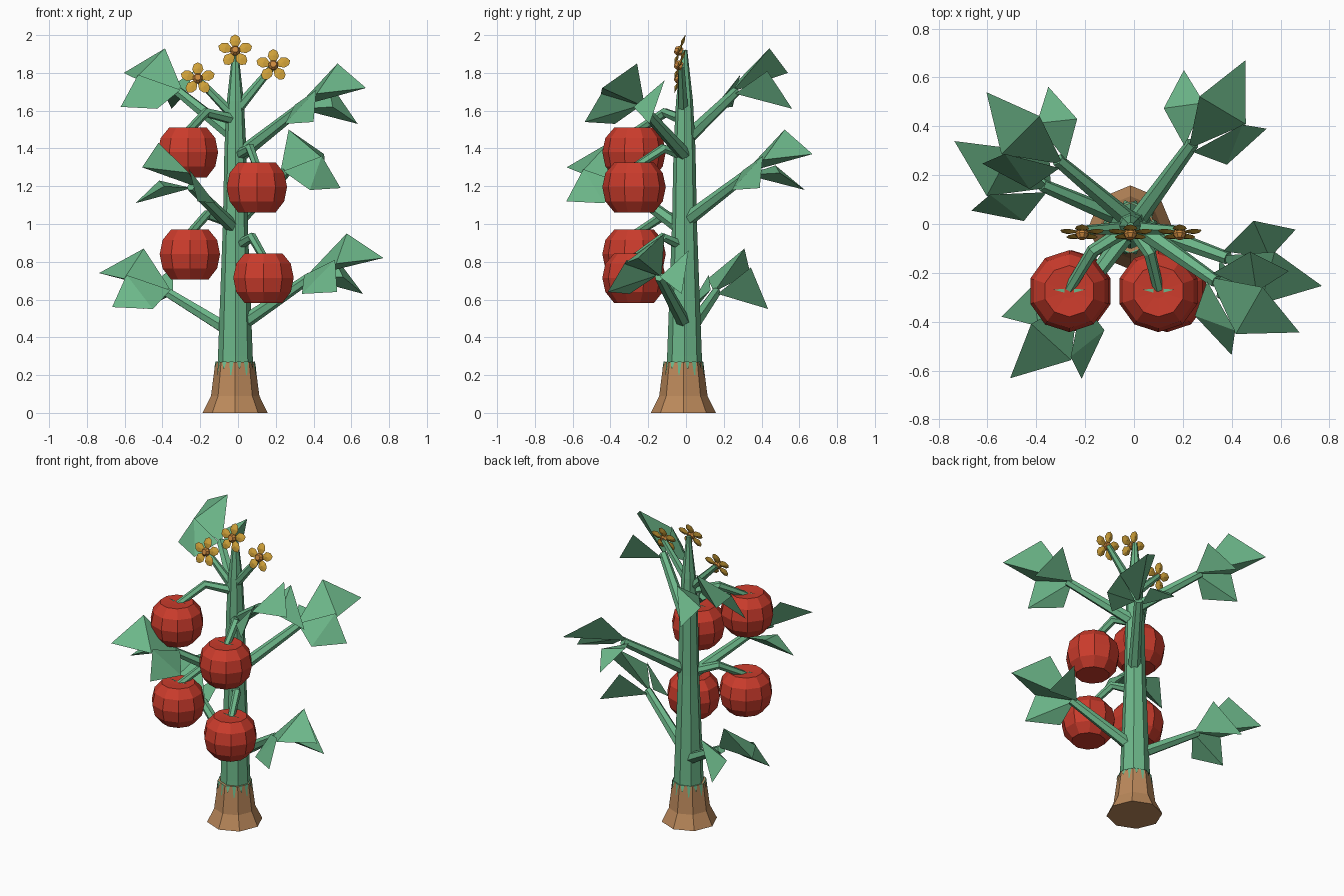
import bpy, bmesh, math
from mathutils import Vector, Matrix

cube = bpy.data.objects.get("Cube")
if cube:
    bpy.data.objects.remove(cube)


def material(name, rgb):
    m = bpy.data.materials.new(name)
    m.use_nodes = True
    m.diffuse_color = (*rgb, 1)
    m.node_tree.nodes["Principled BSDF"].inputs["Base Color"].default_value = (*rgb, 1)
    return m


GREEN = material("plant green", (0.15, 0.47, 0.25))
BROWN = material("bark brown", (0.50, 0.25, 0.105))
RED = material("fruit red", (0.60, 0.045, 0.025))
GOLD = material("petal gold", (0.62, 0.35, 0.04))
ORANGE = material("flower centre orange", (0.60, 0.25, 0.05))


def build(name, verts, faces, mat):
    """Make an object whose faces point outward."""
    mesh = bpy.data.meshes.new(name)
    mesh.from_pydata([tuple(v) for v in verts], [], faces)
    bm = bmesh.new()
    bm.from_mesh(mesh)
    bmesh.ops.recalc_face_normals(bm, faces=bm.faces)
    bm.to_mesh(mesh)
    bm.free()
    mesh.materials.append(mat)
    obj = bpy.data.objects.new(name, mesh)
    bpy.context.collection.objects.link(obj)
    return obj


def loft(name, rings, mat):
    """Skin equal rings of points and cap both ends."""
    n = len(rings[0])
    verts = [v for ring in rings for v in ring]
    faces = [(k * n + i, k * n + (i + 1) % n, (k + 1) * n + (i + 1) % n, (k + 1) * n + i)
             for k in range(len(rings) - 1) for i in range(n)]
    faces += [tuple(reversed(range(n))), tuple(range(len(verts) - n, len(verts)))]
    return build(name, verts, faces, mat)


def lathe(name, profile, sides, centre, mat, turn=0.0):
    rings = []
    for r, z in profile:
        angles = [math.tau * (i + turn) / sides for i in range(sides)]
        rings.append([Vector(centre) + Vector((r * math.cos(a), r * math.sin(a), z)) for a in angles])
    return loft(name, rings, mat)


def tube(name, points, radii, mat, sides=6):
    pts = [Vector(p) for p in points]
    rings = []
    for i, p in enumerate(pts):
        along = (pts[min(i + 1, len(pts) - 1)] - pts[max(i - 1, 0)]).normalized()
        side = along.cross(Vector((0.1, 0.2, 1))).normalized()
        up = side.cross(along)
        rings.append([p + radii[i] * (math.cos(a) * side + math.sin(a) * up)
                      for a in [math.tau * k / sides for k in range(sides)]])
    return loft(name, rings, mat)


# Trunk: flared bark foot and tapering green stem
AXIS = (-0.015, -0.014, 0)
lathe("bark_foot", [(0.172, 0), (0.128, 0.09), (0.105, 0.27)], 8, AXIS, BROWN)
lathe("main_stem", [(0.097, 0.2), (0.092, 0.3), (0.066, 1.0), (0.058, 1.4), (0.045, 1.65), (0.015, 1.92)],
      8, (-0.014, -0.008, 0), GREEN)

# Green drips running down over the bark, two on each side of the foot
for i in range(8):
    m = Matrix.Translation(AXIS) @ Matrix.Rotation(math.tau * (i + 0.5) / 8, 4, "Z")
    for y, low in ((-0.02, 0.235), (0.02, 0.2)):
        drip = [(x, y + dy, z) for x, dy, z in
                [(0.094, -0.019, 0.273), (0.094, 0.019, 0.273), (0.1, 0.012, 0.273), (0.1, -0.012, 0.273),
                 (0.11, 0.003, low), (0.11, -0.003, low)]]
        build("bark_drip", [m @ Vector(p) for p in drip], [(0, 1, 2, 3), (3, 2, 4, 5)], GREEN)

# Leafy branches: name, heading, start height, end height, handedness, lift of the side leaf
BRANCHES = [
    ("low_right", 157, 0.42, 0.62, -1, 0.15), ("low_left", -20, 0.47, 0.70, 1, 0.16),
    ("middle_right", 233, 0.97, 1.18, -1, 0.05), ("middle_left", 54, 1.03, 1.25, 1, 0.06),
    ("top_right", 140, 1.46, 1.68, -1, 0.13), ("top_left", -35, 1.37, 1.60, 1, 0.16),
]
for name, heading, z0, z1, hand, lift in BRANCHES:
    turn = Matrix.Rotation(math.radians(heading), 4, "Z")
    tube(name + "_branch", [turn @ Vector((0.02, 0, z0)), turn @ Vector((0.41, 0, z1 + 0.02))],
         [0.038, 0.027], GREEN)
    # Each leaf in (outward, sideways, up): base, upper corner, tip, lower corner
    leaves = [
        ((0.38, 0.00, 0.02), (0.58, 0.09, 0.25), (0.81, 0.025, 0.12), (0.60, -0.13, 0.09)),
        ((0.38, 0.02, 0.01), (0.455, 0.18, lift), (0.63, 0.205, -0.07), (0.57, 0.06, 0.02)),
        ((0.38, -0.02, 0.03), (0.59, -0.12, 0.11), (0.635, -0.21, -0.06), (0.42, -0.165, -0.07)),
    ]
    for leaf in leaves:
        pts = [turn @ Vector((r, t * hand, z1 + z)) for r, t, z in leaf]
        build(name + "_leaf", pts, [(0, 2, 1), (0, 3, 1), (1, 3, 2), (0, 2, 3)], GREEN)

# Fruits hanging on bent stalks: centre, stalk start height, stalk elbow
FRUITS = [
    ((-0.265, -0.275, 1.38), 1.55, (-0.17, -0.11, 1.59)),
    ((0.10, -0.275, 1.195), 1.36, (0.065, -0.12, 1.40)),
    ((-0.255, -0.275, 0.84), 1.00, (-0.165, -0.11, 1.05)),
    ((0.135, -0.275, 0.715), 0.88, (0.075, -0.12, 0.93)),
]
FRUIT_PROFILE = [(0.105, -0.133), (0.152, -0.075), (0.168, 0), (0.152, 0.075), (0.105, 0.13), (0.03, 0.125)]
for centre, z0, elbow in FRUITS:
    lathe("fruit", FRUIT_PROFILE, 10, centre, RED, 0.5)
    end = Vector(centre) + Vector((0, 0.01, 0.11))
    tube("fruit_stalk", [(-0.01, -0.01, z0), elbow, end], [0.03, 0.026, 0.022], GREEN)
    for side in (-1, 1):
        sepal = [(0.02 * side, -0.006, 0.129), (0.02 * side, 0.01, 0.129), (0.065 * side, 0.006, 0.134)]
        build("fruit_sepal", [Vector(centre) + Vector(p) for p in sepal], [(0, 1, 2)], GREEN)

# Flowers facing forward and slightly up, each with five faceted petals
for x, z, z0 in [(-0.015, 1.915, 1.7), (0.187, 1.838, 1.6), (-0.213, 1.768, 1.56)]:
    if abs(x) > 0.1:
        tube("flower_stalk", [(-0.01, -0.015, z0), (x, -0.025, z)], [0.03, 0.018], GREEN)
    hub = Matrix.Translation((x, -0.034, z)) @ Matrix.Rotation(math.radians(70), 4, "X")
    core = lathe("flower_centre", [(0.022, -0.015), (0.028, 0.01), (0.017, 0.027)], 8, (0, 0, 0), ORANGE, 0.5)
    core.matrix_world = hub
    for k in range(5):
        petal = [(0.018, 0.010, 0), (0.018, -0.010, 0), (0.052, -0.03, 0.004), (0.08, -0.022, 0.002),
                 (0.094, 0, 0), (0.08, 0.022, 0.002), (0.052, 0.03, 0.004), (0.055, 0, 0.011), (0.055, 0, -0.008)]
        m = hub @ Matrix.Rotation(math.pi / 2 + math.tau * k / 5, 4, "Z")
        faces = [(i, (i + 1) % 7, apex) for i in range(7) for apex in (7, 8)]
        build("petal", [m @ Vector(p) for p in petal], faces, GOLD)
